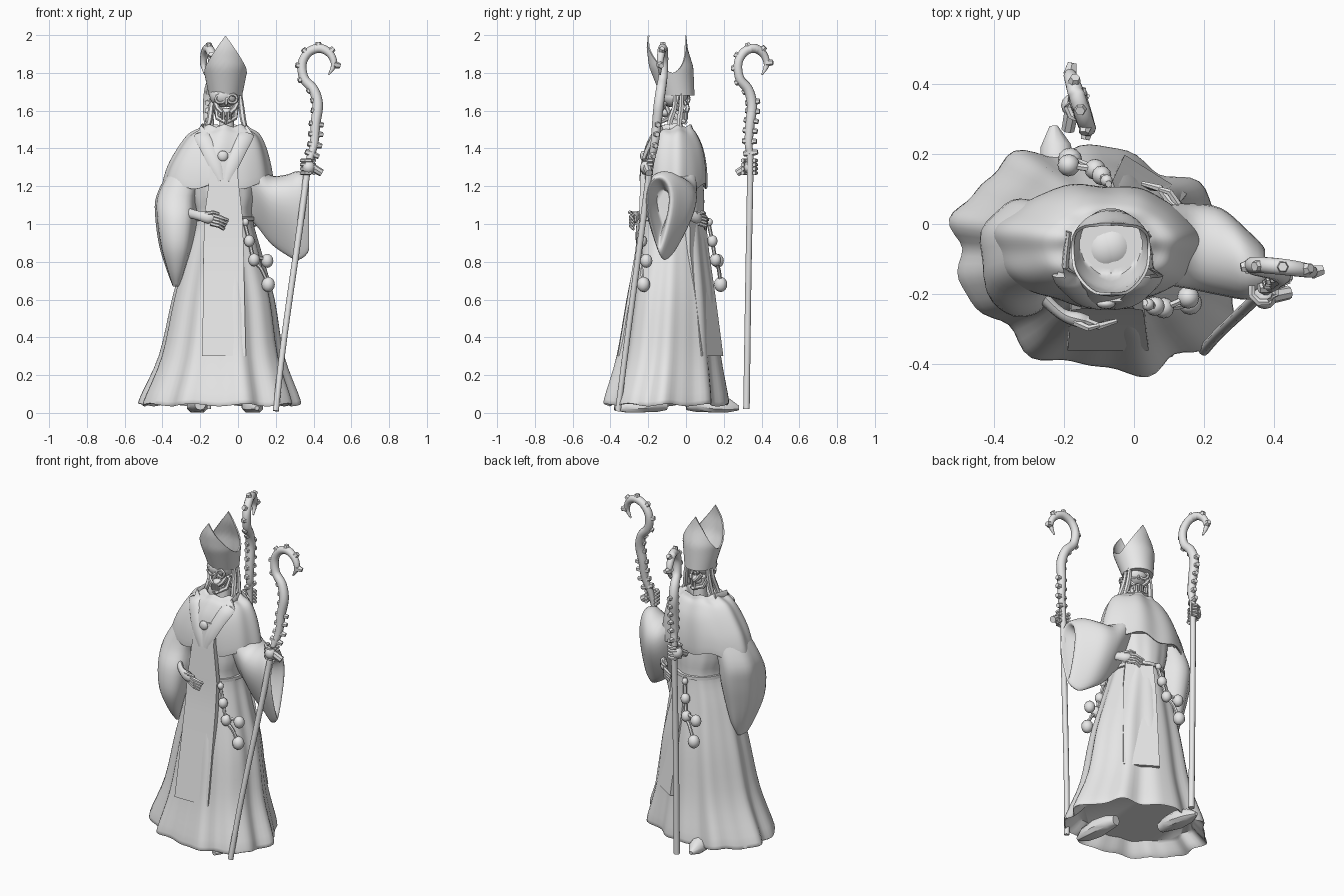
import bpy, bmesh, math
from mathutils import Vector, Matrix

grey = bpy.data.materials.new("stone_grey")
grey.diffuse_color = (0.8, 0.8, 0.8, 1)
PI2 = 2 * math.pi


def finish(name, bm, angle=40):
    bmesh.ops.recalc_face_normals(bm, faces=bm.faces[:])
    me = bpy.data.meshes.new(name)
    bm.to_mesh(me)
    bm.free()
    me.materials.append(grey)
    for p in me.polygons:
        p.use_smooth = True
    me.set_sharp_from_angle(angle=math.radians(angle))
    ob = bpy.data.objects.new(name, me)
    bpy.context.collection.objects.link(ob)
    return ob


def add_loft(bm, rings, caps=True):
    rows = [[bm.verts.new(p) for p in r] for r in rings]
    n = len(rows[0])
    for a, b in zip(rows, rows[1:]):
        for i in range(n):
            j = (i + 1) % n
            bm.faces.new((a[i], a[j], b[j], b[i]))
    if caps:
        bm.faces.new(rows[0])
        bm.faces.new(rows[-1])


def loft(name, rings, caps=True, angle=40):
    bm = bmesh.new()
    add_loft(bm, rings, caps)
    return finish(name, bm, angle)


def smooth_path(pts, steps=4):
    """Catmull-Rom points through a coarse path of equal-length tuples."""
    out = []
    for i in range(len(pts) - 1):
        p = [pts[max(0, min(len(pts) - 1, i + k))] for k in (-1, 0, 1, 2)]
        for s in range(steps):
            t = s / steps
            out.append(tuple(0.5 * (2 * b + (c - a) * t + (2 * a - 5 * b + 4 * c - d) * t * t
                       + (3 * b - a - 3 * c + d) * t ** 3) for a, b, c, d in zip(*p)))
    return out + [tuple(pts[-1])]


def add_tube(bm, path, n=8, flat=1.0):
    """Tube along (x, y, z, radius) points."""
    rings = []
    for i, p in enumerate(path):
        t = (Vector(path[min(i + 1, len(path) - 1)][:3]) - Vector(path[max(i - 1, 0)][:3])).normalized()
        ref = Vector((0, 1, 0)) if abs(t.y) < 0.9 else Vector((1, 0, 0))
        u = t.cross(ref).normalized()
        v = t.cross(u)
        rings.append([Vector(p[:3]) + p[3] * (u * math.cos(k * PI2 / n) + v * flat * math.sin(k * PI2 / n))
                      for k in range(n)])
    add_loft(bm, rings)


def add_ball(bm, c, s, seg=12):
    bmesh.ops.create_uvsphere(bm, u_segments=seg, v_segments=seg // 2 + 2, radius=1,
                              matrix=Matrix.Translation(c) @ Matrix.Diagonal((*s, 1)))


def gown(name, levels, folds, n=96, steps=4, hem=0.0, skew=0.0):
    """Stacked ellipses (z, cx, cy, rx, ry, fold depth) with radial folds."""
    rings = []
    for z, cx, cy, rx, ry, f in smooth_path(levels, steps):
        ring = []
        for k in range(n):
            a = k * PI2 / n
            w = f * (math.sin(folds * a + 0.6) + 0.5 * math.sin((folds * 2 - 3) * a + 1))
            ring.append((cx + (rx + w) * math.cos(a), cy + (ry + w) * math.sin(a) - skew * f * math.cos(a),
                         z + hem * f * math.sin(folds * a)))
        rings.append(ring)
    return loft(name, rings, True, 55)


turn = (Matrix.Translation((-0.07, -0.07, 0)) @ Matrix.Rotation(math.radians(148), 4, 'Z')
        @ Matrix.Translation((0.07, 0.07, 0)))


def turned_copy(ob):
    c = ob.copy()
    c.name = "rear_" + ob.name
    c.matrix_world = turn
    bpy.context.collection.objects.link(c)


# robe with a recessed underside, shoulder cape, belt
gown("robe", [(0.12, -0.1, -0.1, 0.33, 0.26, 0.012), (0.055, -0.1, -0.1, 0.39, 0.30, 0.016),
              (0.065, -0.1, -0.1, 0.41, 0.315, 0.016), (0.3, -0.09, -0.09, 0.322, 0.268, 0.01),
              (0.6, -0.08, -0.08, 0.265, 0.23, 0.007), (0.85, -0.08, -0.075, 0.2, 0.19, 0.004),
              (1.03, -0.075, -0.07, 0.15, 0.165, 0.002), (1.15, -0.08, -0.07, 0.17, 0.165, 0.002),
              (1.35, -0.09, -0.07, 0.19, 0.15, 0.0)], 9, hem=0.4, skew=3)
gown("cape", [(1.23, -0.105, -0.06, 0.265, 0.15, 0.004), (1.2, -0.108, -0.06, 0.292, 0.172, 0.005),
              (1.3, -0.1, -0.06, 0.272, 0.17, 0.004), (1.4, -0.085, -0.06, 0.232, 0.152, 0.003),
              (1.47, -0.075, -0.06, 0.19, 0.122, 0.002), (1.5, -0.07, -0.06, 0.14, 0.1, 0.002),
              (1.52, -0.07, -0.055, 0.098, 0.082, 0.002), (1.46, -0.07, -0.06, 0.06, 0.06, 0)], 7, hem=3)
gown("belt", [(1.015, -0.075, -0.07, 0.15, 0.165, 0), (1.018, -0.075, -0.07, 0.16, 0.175, 0),
              (1.038, -0.075, -0.07, 0.16, 0.175, 0), (1.041, -0.075, -0.07, 0.15, 0.165, 0)], 5, 48, 1)

# sleeves: one hanging, one raised towards the staff
gown("hanging_sleeve", [(1.4, -0.22, -0.06, 0.07, 0.07, 0), (1.3, -0.255, -0.06, 0.1, 0.11, 0.002),
                        (1.15, -0.32, -0.07, 0.112, 0.14, 0.004), (1.03, -0.325, -0.10, 0.112, 0.16, 0.005),
                        (0.88, -0.325, -0.12, 0.09, 0.145, 0.005), (0.75, -0.325, -0.11, 0.05, 0.1, 0.003),
                        (0.67, -0.325, -0.1, 0.02, 0.05, 0)], 5, 32)
sleeve = smooth_path([(0.0, -0.06, 1.4, 1.08, 0.1), (0.09, -0.06, 1.34, 1.0, 0.135), (0.17, -0.065, 1.26, 0.9, 0.148),
                      (0.25, -0.08, 1.26, 0.84, 0.15), (0.32, -0.115, 1.28, 0.81, 0.122), (0.375, -0.14, 1.25, 0.86, 0.08),
                      (0.34, -0.14, 1.22, 0.92, 0.06), (0.27, -0.12, 1.18, 1.0, 0.04)])
loft("raised_sleeve", [[(x, cy + w * math.cos(a) * (0.74 + 0.42 * math.sin(a)), (t + b) / 2 + (t - b) / 2 * math.sin(a))
                        for a in (k * PI2 / 32 for k in range(32))] for x, cy, t, b, w in sleeve], True, 60)


# long front panel, and a closer-lying one on the other side
def panel(name, rows):
    return loft(name, [[(l, y, z), (r, y, z), (r, y + 0.03, z), (l, y + 0.03, z)] for z, l, r, y in rows])


panel("front_panel", [(1.38, -0.15, -0.01, -0.222), (1.25, -0.15, 0.0, -0.243), (1.03, -0.18, 0.025, -0.247),
                      (0.85, -0.182, 0.03, -0.27), (0.6, -0.185, 0.035, -0.312), (0.3, -0.19, 0.042, -0.362)])
rear = panel("rear_panel", [(1.03, -0.15, 0.01, -0.225), (0.85, -0.165, 0.025, -0.238), (0.6, -0.17, 0.03, -0.277),
                            (0.3, -0.175, 0.035, -0.32)])
rear.matrix_world = turn

# crossing collar bands and pendant
bm = bmesh.new()
for s in (1, -1):
    add_tube(bm, [(-0.075 + s * x, y, z, r) for x, y, z, r in
                  smooth_path([(0.11, -0.02, 1.505, 0.03), (0.12, -0.148, 1.475, 0.04), (0.085, -0.202, 1.4, 0.038),
                               (0.045, -0.23, 1.31, 0.034), (0.015, -0.24, 1.23, 0.02)])], 8, 0.3)
add_ball(bm, (-0.08, -0.228, 1.36), (0.028, 0.015, 0.028))
finish("collar_bands", bm)

# neck and skull
bm = bmesh.new()
add_tube(bm, [(-0.06, -0.055, 1.44, 0.045), (-0.06, -0.055, 1.6, 0.034)], 10)
finish("neck", bm)
bm = bmesh.new()
cx = -0.062
add_ball(bm, (cx, -0.065, 1.68), (0.072, 0.074, 0.062), 16)
for s in (1, -1):
    ring = [(cx + s * 0.032 + 0.025 * math.cos(k * PI2 / 10), -0.13, 1.663 + 0.023 * math.sin(k * PI2 / 10), 0.009)
            for k in range(11)]
    add_tube(bm, ring, 6)
    add_tube(bm, [(cx + s * 0.058, -0.11, 1.642, 0.014), (cx + s * 0.043, -0.13, 1.61, 0.013),
                  (cx + s * 0.02, -0.138, 1.59, 0.01)], 6)
    add_tube(bm, [(cx + s * 0.055, -0.06, 1.62, 0.012), (cx + s * 0.046, -0.09, 1.56, 0.013),
                  (cx, -0.142, 1.54, 0.014)], 6)
add_tube(bm, [(cx, -0.13, 1.67, 0.007), (cx, -0.148, 1.63, 0.009)], 6)
add_ball(bm, (cx, -0.11, 1.59), (0.036, 0.028, 0.024))
for k in range(-2, 3):
    add_tube(bm, [(cx + k * 0.012, -0.137, 1.592, 0.006), (cx + k * 0.012, -0.137, 1.552, 0.006)], 5)
turned_copy(finish("skull", bm))

# two-peaked hat, open between the peaks, leaning forward
n = 48
outer, inner = [], []
for r in range(11):
    ro, ri = [], []
    for k in range(n):
        a = k * PI2 / n
        c, s = math.cos(a), math.sin(a)
        top = 1.80 + 0.197 * (1 - abs(c)) ** 0.8
        z = 1.68 + (top - 1.68) * r / 10
        g = min(1, (z - 1.68) / 0.15)
        rx = 0.088 + 0.031 * g
        ry = 0.09 + 0.027 * g - 0.015 * max(0, (z - 1.83) / 0.17)
        cy = -0.045 - 0.055 * min(1, (z - 1.68) / 0.25)
        ro.append((-0.066 + rx * c, cy + ry * s, z))
        ri.append((-0.066 + (rx - 0.008) * c, cy + (ry - 0.008) * s, max(z, 1.73)))
    outer.append(ro)
    inner.append(ri)
loft("mitre", outer + inner[::-1])

# hanging hair
bm = bmesh.new()
for s in (1, -1):
    for y0, y1 in ((-0.06, -0.085), (-0.025, -0.035)):
        add_tube(bm, smooth_path([(-0.062 + s * 0.072, y0, 1.7, 0.01), (-0.062 + s * 0.08, y0, 1.62, 0.015),
                                  (-0.062 + s * 0.092, y1, 1.54, 0.015), (-0.062 + s * 0.118, y1, 1.475, 0.006)]), 6)
finish("hair_strands", bm)

# belly hand and bead string, each repeated behind
bm = bmesh.new()
add_tube(bm, smooth_path([(-0.27, -0.2, 1.06, 0.026), (-0.21, -0.255, 1.045, 0.024),
                          (-0.16, -0.273, 1.035, 0.032), (-0.13, -0.277, 1.03, 0.022)]), 10, 0.7)
for k in range(4):
    z = 1.05 - k * 0.016
    add_tube(bm, [(-0.145, -0.275, z, 0.011), (-0.1, -0.292, z - 0.012, 0.011),
                  (-0.05 - k * 0.008, -0.277, z - 0.03, 0.007)], 6)
add_tube(bm, [(-0.17, -0.28, 1.055, 0.011), (-0.13, -0.298, 1.062, 0.01), (-0.1, -0.29, 1.055, 0.007)], 6)
turned_copy(finish("belly_hand", bm))

bm = bmesh.new()
string = [(0.03, -0.225, 1.03, 0.01), (0.06, -0.235, 0.91, 0.01), (0.085, -0.24, 0.81, 0.01),
          (0.125, -0.235, 0.76, 0.01), (0.16, -0.225, 0.68, 0.01)]
add_tube(bm, smooth_path(string), 6)
for c, r in (((0.06, -0.235, 0.91), 0.028), ((0.085, -0.24, 0.81), 0.03), ((0.155, -0.21, 0.805), 0.032),
             ((0.16, -0.225, 0.68), 0.035), ((0.04, -0.23, 1.01), 0.018)):
    add_ball(bm, c, (r, r, r * 1.15))
add_tube(bm, [(0.085, -0.24, 0.83, 0.01), (0.155, -0.21, 0.81, 0.01)], 6)
turned_copy(finish("bead_string", bm))

# two shoes pointing opposite ways
for name, x, y, dx, dy in (("front_shoe", 0.05, -0.1, 0.05, -0.28), ("rear_shoe", -0.2, 0.0, -0.03, 0.28)):
    bm = bmesh.new()
    add_tube(bm, [(x + dx * t, y + dy * t, z, r) for t, z, r in
                  ((0, 0.045, 0.03), (0.2, 0.05, 0.045), (0.5, 0.04, 0.058), (0.8, 0.032, 0.045), (1, 0.025, 0.012))], 10)
    for v in bm.verts:
        v.co.z = max(0.003, v.co.z)
    finish(name, bm)


# bone staffs: shaft, spine knobs, hooked head, gripping hand
def staff(name, path, g, v, out):
    bm = bmesh.new()
    pts = smooth_path(path, 6)
    add_tube(bm, pts, 10)
    last = Vector(pts[0][:3])
    for i, p in enumerate(pts[:-4]):
        q = Vector(p[:3])
        spine = i < 33
        if p[2] > 1.37 and (q - last).length > (0.045 if spine else 0.06):
            t = (Vector(pts[i + 1][:3]) - q).normalized()
            side = t.cross(v).normalized() * out
            add_tube(bm, [(*q, 0.022), (*(q + side * 0.034), 0.014)], 6)
            if spine:
                add_tube(bm, [(*q, 0.02), (*(q - side * 0.043), 0.013)], 6)
            last = q
    finish(name, bm)
    bm = bmesh.new()
    v = v.normalized()
    u = v.cross(Vector((0, 0, 1)))
    add_ball(bm, g + v * 0.02, (0.034, 0.034, 0.036))
    for k in range(4):
        z = Vector((0, 0, 0.036 - 0.022 * k))
        arc = [g + z + 0.036 * (u * math.cos(a) + v * math.sin(a)) for a in (j * 0.8 - 0.6 for j in range(6))]
        add_tube(bm, [(*p, 0.011) for p in arc], 6)
    add_tube(bm, [(*(g - u * 0.02 + v * 0.02), 0.022), (*(g - u * 0.07 + v * 0.02 + Vector((0, 0, -0.03))), 0.02)], 8)
    finish(name + "_hand", bm)


head = [(0.022, 1.42, 0.022), (0.03, 1.53, 0.026), (0.042, 1.63, 0.028), (0.02, 1.71, 0.027), (-0.03, 1.77, 0.025),
        (-0.04, 1.85, 0.024), (-0.005, 1.91, 0.024), (0.055, 1.93, 0.024), (0.108, 1.9, 0.021),
        (0.128, 1.845, 0.016), (0.1, 1.79, 0.004)]
staff("staff", [(0.2, -0.36, 0.01, 0.016), (0.245, -0.31, 0.4, 0.016), (0.33, -0.23, 1.0, 0.017), (0.37, -0.19, 1.3, 0.018)]
      + [(0.38 + u, -0.155 + 0.12 * (z - 1.5) - 0.12 * u - 0.06 * max(0, z - 1.7), z, r) for u, z, r in head],
      Vector((0.37, -0.19, 1.3)), Vector((0.2, -1, 0)), -1)
staff("rear_staff", [(-0.16, 0.32, 0.02, 0.018), (-0.16, 0.33, 0.7, 0.017), (-0.155, 0.34, 1.3, 0.018)]
      + [(-0.145 - 0.3 * u, 0.312 + 0.9 * u, z, r) for u, z, r in head],
      Vector((-0.155, 0.335, 1.3)), Vector((-1, 0.2, 0)), 1)
